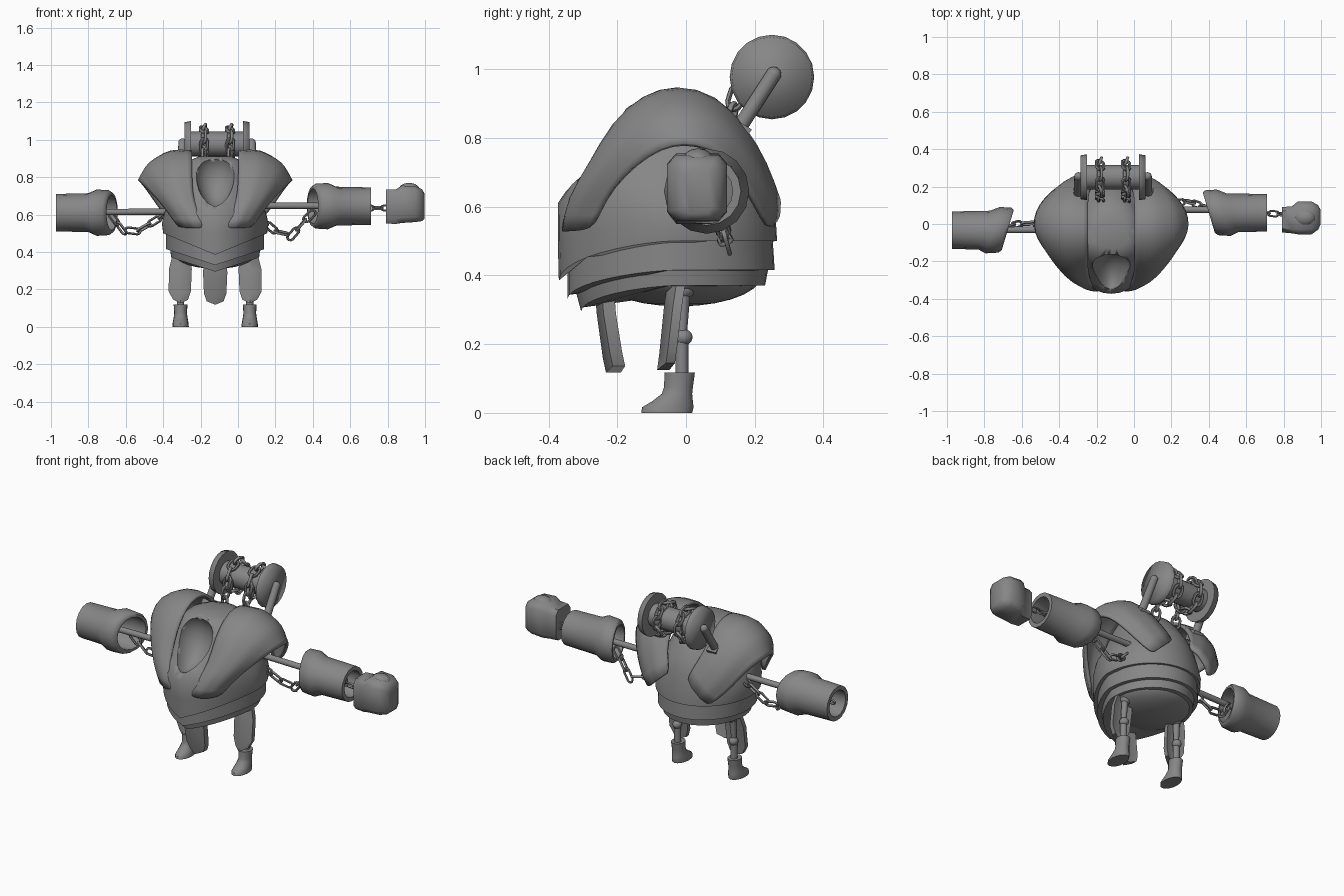
import bpy, bmesh, math
from mathutils import Vector, Matrix

old = bpy.data.objects.get("Cube")
if old:
    bpy.data.objects.remove(old, do_unlink=True)

C = -0.122  # x of the body's centre plane

gray = bpy.data.materials.new("plain_gray")
gray.use_nodes = True
gray.diffuse_color = (0.24, 0.24, 0.24, 1)
gray.node_tree.nodes["Principled BSDF"].inputs["Base Color"].default_value = (0.24, 0.24, 0.24, 1)


def finish(name, bm, angle=40):
    bmesh.ops.recalc_face_normals(bm, faces=bm.faces)
    me = bpy.data.meshes.new(name)
    bm.to_mesh(me)
    bm.free()
    me.materials.append(gray)
    ob = bpy.data.objects.new(name, me)
    bpy.context.collection.objects.link(ob)
    bpy.ops.object.select_all(action='DESELECT')
    ob.select_set(True)
    bpy.context.view_layer.objects.active = ob
    bpy.ops.object.shade_smooth_by_angle(angle=math.radians(angle))
    return ob


def loft(name, rings, caps=True, loop=False, angle=40, around=True):
    """Skin a list of point rings."""
    bm = bmesh.new()
    rows = [[bm.verts.new(p) for p in r] for r in rings]
    n = len(rows[0])
    pairs = list(zip(rows, rows[1:])) + ([(rows[-1], rows[0])] if loop else [])
    for a, b in pairs:
        for i in range(n if around else n - 1):
            j = (i + 1) % n
            bm.faces.new((a[i], a[j], b[j], b[i]))
    if caps:
        bm.faces.new(rows[0])
        bm.faces.new(rows[-1])
    return finish(name, bm, angle)


def rod(name, a, b, r1, r2=None, sides=16, angle=40):
    a, b = Vector(a), Vector(b)
    d = b - a
    bm = bmesh.new()
    m = Matrix.Translation((a + b) / 2) @ d.to_track_quat('Z', 'Y').to_matrix().to_4x4()
    bmesh.ops.create_cone(bm, cap_ends=True, segments=sides, radius1=r1,
                          radius2=r1 if r2 is None else r2, depth=d.length, matrix=m)
    return finish(name, bm, angle)


def ball(name, loc, size, tilt=0, taper=0):
    bm = bmesh.new()
    bmesh.ops.create_uvsphere(bm, u_segments=24, v_segments=14, radius=1)
    for v in bm.verts:  # widen towards the top
        v.co.x *= 1 + taper * v.co.z
    bm.transform(Matrix.LocRotScale(Vector(loc), Matrix.Rotation(tilt, 3, 'X'), Vector(size)))
    return finish(name, bm, 60)


def chain(name, path, step=0.056, size=0.026, wire=0.0085, gap=0.01):
    """Interlocking oval links spaced evenly along a polyline."""
    pts = [Vector(p) for p in path]
    bm = bmesh.new()
    k, travelled = 0, 0.0
    for a, b in zip(pts, pts[1:]):
        d = b - a
        while k * step <= travelled + d.length:
            pos = a + d.normalized() * (k * step - travelled)
            m = Matrix.Translation(pos) @ d.to_track_quat('X', 'Z').to_matrix().to_4x4() \
                @ Matrix.Rotation(math.pi / 2 * (k % 2) + 0.4, 4, 'X')
            rows = []
            for i in range(12):
                t = math.tau * (i + .5) / 12
                rows.append([bm.verts.new(m @ Vector((
                    (size + wire * math.cos(q)) * math.cos(t) + math.copysign(gap, math.cos(t)),
                    (size * 0.85 + wire * math.cos(q)) * math.sin(t),
                    wire * math.sin(q)))) for q in [math.tau * j / 6 for j in range(6)]])
            for i in range(12):
                for j in range(6):
                    bm.faces.new((rows[i][j], rows[i - 1][j], rows[i - 1][j - 1], rows[i][j - 1]))
            k += 1
        travelled += d.length
    return finish(name, bm, 60)


def body_ring(zf, zs, a, yf, yb, front=1.35, n=40):
    """Oval body section whose front dips in a V; front < 1 is blunt, > 1 keeled."""
    pts, yc = [], -0.04
    for i in range(n):
        t = math.tau * i / n
        s, c = math.sin(t), math.cos(t)
        if c > 1e-6:
            y, w = yc - c ** front * (yc - yf), abs(s)
        else:
            y, w = yc - c * (yb - yc), 1
        pts.append((C + a * s, y, zf + (zs - zf) * w))
    return pts


# Torso and hood, with the empty face scooped out
torso = loft("torso_hood", [body_ring(*r) for r in (
    (.385, .50, .278, -.37, .265), (.50, .55, .285, -.373, .262), (.61, .61, .272, -.373, .25, 1.2),
    (.665, .665, .25, -.335, .24, .9), (.74, .74, .205, -.268, .215, .65), (.83, .83, .165, -.225, .15, .5),
    (.885, .885, .145, -.18, .1, .45), (.91, .91, .09, -.13, .03, .45))], angle=45)
cutter = ball("face_cutter", (C, -.28, .79), (.105, .135, .16), math.radians(-33), .3)
cut = torso.modifiers.new("face", 'BOOLEAN')
cut.operation, cut.object, cut.solver = 'DIFFERENCE', cutter, 'EXACT'
bpy.context.view_layer.objects.active = torso
bpy.ops.object.modifier_apply(modifier="face")
bpy.data.objects.remove(cutter, do_unlink=True)

# Stacked waist bands and rounded belly
loft("upper_waist_band", [body_ring(*r) for r in (
    (.43, .54, .262, -.345, .25), (.33, .415, .262, -.345, .258))])
loft("lower_waist_band", [body_ring(*r) for r in (
    (.37, .45, .245, -.325, .245), (.295, .37, .235, -.305, .23))])
ball("belly", (C, -.02, .4), (.23, .24, .09))

# Shoulder pads: inner edge and flared rim as (offset from centre, y, z)
INNER = [(.06, -.355, .53), (.10, -.338, .62), (.122, -.265, .71), (.125, -.215, .83), (.125, -.13, .915),
         (.125, -.04, .945), (.125, .06, .925), (.125, .14, .845), (.11, .2, .76), (.06, .245, .66)]
RIM = [(.2, -.268, .54), (.25, -.235, .62), (.31, -.18, .69), (.37, -.11, .75), (.405, -.04, .782),
       (.41, .03, .782), (.38, .1, .755), (.335, .15, .69), (.28, .2, .61), (.2, .24, .53)]
for side, sgn in (("left", 1), ("right", -1)):
    rows = []
    for k in range(7):
        s = k / 6
        row = []
        for i, (p, q) in enumerate(zip(INNER, RIM)):
            v = Vector(p).lerp(Vector(q), s)
            arch = math.sin(math.pi * (i + .5) / len(RIM))
            out = (v - Vector((.1, -.03, .6))).normalized()
            v += out * (.016 + .046 * arch) * math.sin(math.pi * s)
            if k in (2, 4):  # overlapping plate ridges
                v += out * .008
            row.append((C + sgn * v.x, v.y, v.z))
        rows.append(row)
    pad = loft(side + "_shoulder_pad", rows, caps=False, around=False, angle=60)
    sub = pad.modifiers.new("smooth", 'SUBSURF')
    sub.levels = sub.render_levels = 1
    sol = pad.modifiers.new("thickness", 'SOLIDIFY')
    sol.thickness, sol.offset = .016, 0

    # Drum flange and its strut
    dx = C + .01 + sgn * .157
    rod(side + "_drum_flange", (dx - sgn * .017, .25, .977), (dx + sgn * .017, .25, .977), .123, .117, 20, 95)
    sx = C + .01 + sgn * .185
    rod(side + "_drum_strut", (sx, .255, .985), (sx + sgn * .005, .12, .775), .022)
    ball(side + "_strut_tip", (sx, .255, .985), (.022, .022, .022))
    bm = bmesh.new()
    bmesh.ops.create_cube(bm, size=1, matrix=Matrix.LocRotScale(
        Vector((sx, .15, .815)), Matrix.Rotation(math.radians(-32), 3, 'X'), Vector((.06, .06, .06))))
    finish(side + "_strut_foot", bm)

    # Chain wrapped round the drum, then down to the back
    cx = C + .01 + sgn * .07
    wrap = [(cx, .25 + .085 * math.cos(a), .977 + .085 * math.sin(a))
            for a in [math.pi + .2 - math.tau * i / 20 for i in range(20)]]
    chain(side + "_drum_chain", wrap + [(cx, .165, .98), (cx, .14, .9), (cx, .125, .82)])

    # Leg rods, knee, boot and thigh plate
    lx = C + sgn * .185
    rod(side + "_shin_rod", (lx, -.012, .1), (lx, -.012, .23), .019)
    rod(side + "_thigh_rod", (lx, -.012, .22), (lx - sgn * .005, -.005, .37), .014, .02)
    ball(side + "_knee", (lx, -.008, .22), (.025, .027, .024))
    ball(side + "_hip", (lx - sgn * .01, -.005, .36), (.032, .03, .03))
    boot = []
    for z, w, y0, y1 in ((0, .044, -.13, .018), (.016, .043, -.128, .022), (.034, .04, -.098, .02),
                         (.056, .036, -.07, .018), (.075, .034, -.064, .02), (.118, .037, -.062, .026)):
        boot.append([(lx + w * math.sin(t), (y0 + y1) / 2 - (y1 - y0) / 2 * math.cos(t), z)
                     for t in [math.tau * i / 16 for i in range(16)]])
    loft(side + "_boot", boot, angle=50)
    plate = []
    for z, x0, x1, y in ((.375, -.05, .045, -.04), (.31, -.06, .062, -.05),
                         (.17, -.055, .064, -.064), (.125, -.04, .04, -.07)):
        m = (x0 + x1) / 2
        drop = .02 if z < .2 else 0
        plate.append([(lx + sgn * x, yy, z + dz) for x, yy, dz in (
            (x0, y + .012, drop), (m, y - .014, 0), (x1, y + .012, drop),
            (x1, y + .038, drop), (m, y + .022, 0), (x0, y + .038, drop))])
    loft(side + "_thigh_plate", plate, angle=50)

# Drum core
rod("drum_core", (C - .14, .25, .977), (C + .16, .25, .977), .066, sides=20)

# Central tabard
tab = []
for z, w, y in ((.36, .06, -.245), (.29, .065, -.24), (.16, .06, -.222), (.118, .045, -.213)):
    drop = .018 if z < .2 else 0
    tab.append([(C + x, y + dy, z + dz) for x, dy, dz in (
        (-w, 0, drop), (0, -.02, 0), (w, 0, drop), (w, .036, drop), (0, .024, 0), (-w, .036, drop))])
loft("tabard", tab, angle=50)


# Arms: hollow sleeves on rods; radius steps up to a slanted cuff
def sleeve(name, sgn, x_cuff, x_end, y, z):
    prof = [(0, .108), (.015, .12), (.08, .124), (.125, .104), (1, .1),
            (1, .076), (.125, .08), (.08, .096), (0, .094)]
    rings = []
    for d, r in prof:
        x = x_end if d == 1 else x_cuff + sgn * d
        slant = 0 if d == 1 else .3
        rings.append([(x - sgn * slant * r * math.cos(t), y + r * math.cos(t), z + r * math.sin(t))
                      for t in [math.tau * i / 16 for i in range(16)]])
    loft(name, rings, caps=False, loop=True, angle=50)


sleeve("left_sleeve", 1, .40, .71, .06, .645)
sleeve("right_sleeve", -1, -.675, -.972, -.033, .61)
rod("left_arm_rod", (C + .15, .08, .648), (.66, .072, .645), .017)
rod("right_arm_rod", (C - .15, -.03, .615), (-.92, -.033, .613), .017)
arm_links = dict(step=.066, size=.02, wire=.007, gap=.02)
chain("left_arm_chain", [(.13, .08, .57), (.2, .11, .51), (.29, .12, .49), (.35, .1, .56), (.42, .08, .63)], **arm_links)
chain("right_arm_chain", [(-.39, 0, .6), (-.47, 0, .55), (-.54, .005, .51), (-.62, 0, .52), (-.68, -.02, .6)], **arm_links)
chain("left_wrist_chain", [(.65, .06, .635), (.84, .05, .635)], .048, .018, .006)
chain("right_wrist_chain", [(-.88, -.035, .61), (-.965, -.035, .61)], .045, .018, .006)

# Fist: wrist block, knuckles and thumb
fist = []
for x, y0, y1, z0, z1 in ((.79, -.045, .09, .552, .733), (.845, -.05, .095, .55, .735), (.875, -.055, .12, .555, .755),
                          (.95, -.055, .12, .56, .75), (.985, -.03, .10, .565, .735), (.998, 0, .075, .58, .71)):
    hy, hz = (y1 - y0) / 2, (z1 - z0) / 2
    fist.append([(x, (y0 + y1) / 2 + hy * a, (z0 + z1) / 2 + hz * b) for a, b in (
        (1, .7), (.7, 1), (-.7, 1), (-1, .7), (-1, -.7), (-.7, -1), (.7, -1), (1, -.7))])
loft("left_fist", fist, angle=50)
ball("left_thumb", (.915, .035, .735), (.055, .045, .034))
